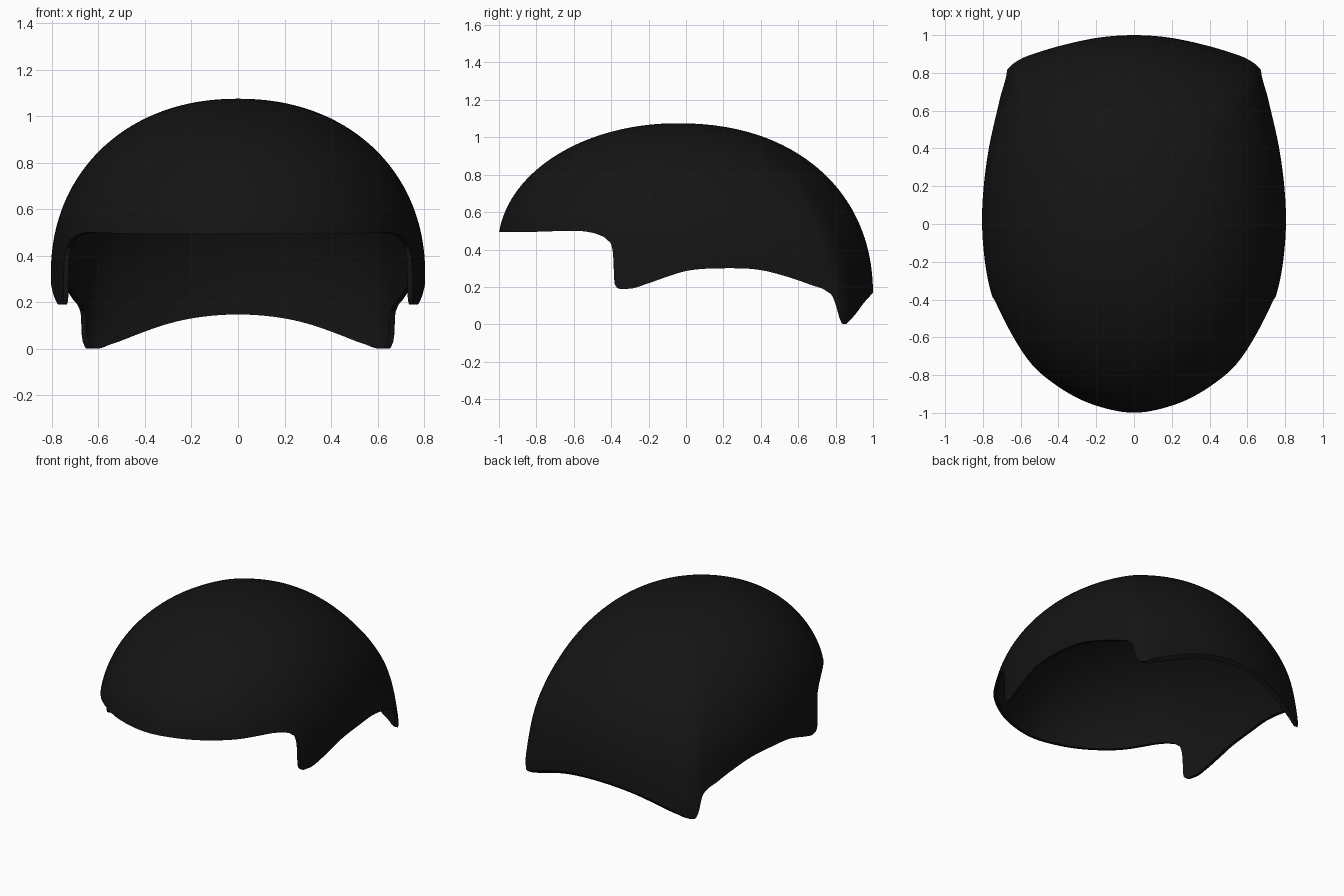
import bpy, bmesh, math
from mathutils import Vector

if "Cube" in bpy.data.objects:
    bpy.data.objects.remove(bpy.data.objects["Cube"])

TOP = 1.075      # crown height
CY = -0.05       # y of the crown
WALL = .02


def curve(pts, flat_ends=False):
    """Smooth interpolation through (x, y) points without overshoot."""
    xs, ys = zip(*pts)
    n = len(xs)
    h = [xs[i + 1] - xs[i] for i in range(n - 1)]
    d = [(ys[i + 1] - ys[i]) / h[i] for i in range(n - 1)]
    m = [0 if flat_ends else d[0]]
    for i in range(1, n - 1):
        a, b = d[i - 1], d[i]
        s = (a * h[i] + b * h[i - 1]) / (h[i] + h[i - 1])
        lim = 3 * min(abs(a), abs(b)) if a * b > 0 else 0
        m.append(max(-lim, min(lim, s)))
    m.append(0 if flat_ends else d[-1])

    def f(x):
        if x <= xs[0]:
            return ys[0]
        if x >= xs[-1]:
            return ys[-1]
        i = max(j for j in range(n - 1) if xs[j] <= x)
        t = (x - xs[i]) / h[i]
        return (ys[i] * (1 + 2 * t) * (1 - t) ** 2 + m[i] * h[i] * t * (1 - t) ** 2
                + ys[i + 1] * t * t * (3 - 2 * t) + m[i + 1] * h[i] * t * t * (t - 1))
    return f


def reach(z, size, base, n):
    """Superellipse profile: reach of the dome at height z, upright below base."""
    u = max(0, (z - base) / (TOP - base))
    return size * max(0, 1 - u ** n) ** (1 / n)


# Plan outline of the lower shell, stored as radius over angle
plan = [(0, -1), (.2, -.96), (.4, -.865), (.55, -.75), (.66, -.585), (.75, -.38),
        (.79, -.18), (.805, .03), (.795, .25), (.773, .43), (.737, .6), (.7, .74),
        (.663, .828), (.62, .862), (.5, .911), (.36, .953), (.2, .986), (0, 1)]
polar = []
for x, y in plan:
    u, v = x / .805, (y - CY) / (.95 if y < CY else 1.05)
    polar.append((math.atan2(u, -v), math.hypot(u, v)))
outline = curve(polar, True)


def shell_point(a, q):
    """Point on the shell at angle a (0 = front, pi = back), q = root of drop."""
    z = TOP - q * q
    r = 1 + (outline(abs(a)) - 1) * min(1, q) ** 1.7
    c = -math.cos(a)
    ry = reach(z, .955, .42, 2) if c < 0 else reach(z, 1.05, .15, 2.2)
    return Vector((reach(z, .805, .32, 2.13) * r * math.sin(a), CY + r * c * ry, z))


# Full dome, outer and inner skin, reaching below the rim
COLS, ROWS, QMAX = 192, 64, 1.09
bm = bmesh.new()
skins = []
for inner in (False, True):
    rows = []
    for k in range(1, ROWS + 1):
        q = QMAX * k / ROWS
        row = []
        for i in range(COLS):
            a = -math.pi + 2 * math.pi * i / COLS
            p = shell_point(a, q)
            if inner:
                da = shell_point(min(math.pi, a + .01), q) - shell_point(max(-math.pi, a - .01), q)
                dq = shell_point(a, q + .005) - shell_point(a, q - .005)
                n = da.cross(dq).normalized()
                if n.dot(p - Vector((0, CY, -.3))) < 0:
                    n = -n
                if i in (0, COLS // 2):
                    n.x = 0
                    n.normalize()
                p = p - n * WALL
            row.append(bm.verts.new(p))
        rows.append(row)
    apex = bm.verts.new((0, CY, TOP - (WALL if inner else 0)))
    for i in range(COLS):
        j = (i + 1) % COLS
        bm.faces.new((apex, rows[0][i], rows[0][j]))
        for k in range(ROWS - 1):
            bm.faces.new((rows[k][i], rows[k + 1][i], rows[k + 1][j], rows[k][j]))
    skins.append(rows[-1])
for i in range(COLS):
    j = (i + 1) % COLS
    bm.faces.new((skins[0][i], skins[1][i], skins[1][j], skins[0][j]))
bmesh.ops.recalc_face_normals(bm, faces=bm.faces)


def add_object(name, bm):
    mesh = bpy.data.meshes.new(name)
    bm.to_mesh(mesh)
    bm.free()
    ob = bpy.data.objects.new(name, mesh)
    bpy.context.collection.objects.link(ob)
    return ob


helmet = add_object("helmet_shell", bm)

# Lower rim seen from the side: brow, cheek notch, ear flap, neck corner
rim = [(-1.2, .493), (-.9, .493), (-.6, .5), (-.53, .495), (-.47, .48), (-.42, .45),
       (-.395, .41), (-.388, .34), (-.384, .24), (-.375, .205), (-.35, .19), (-.31, .19),
       (-.2, .22), (-.1, .255), (0, .285), (.1, .297), (.25, .3), (.4, .29),
       (.53, .258), (.67, .21), (.75, .178), (.785, .145), (.805, .09), (.822, .03),
       (.838, .002), (.853, .002), (.875, .02), (.912, .062), (.945, .107),
       (.985, .153), (1.03, .2)]
rim_z = curve(rim)
loop = []
for (y0, _), (y1, _) in zip(rim, rim[1:]):
    loop += [y0 + (y1 - y0) * s / 5 for s in range(5)]
side_view = [(y, rim_z(y)) for y in loop] + [(1.03, .2), (1.03, -.5), (-1.2, -.5)]

# Cutter: everything under the rim line
bm = bmesh.new()
face = bm.faces.new([bm.verts.new((-1, y, z)) for y, z in side_view])
ext = bmesh.ops.extrude_face_region(bm, geom=[face])
bmesh.ops.translate(bm, vec=(2, 0, 0),
                    verts=[v for v in ext["geom"] if isinstance(v, bmesh.types.BMVert)])
bmesh.ops.recalc_face_normals(bm, faces=bm.faces)
cutter = add_object("rim_cutter", bm)
cutter.hide_render = True

bpy.context.view_layer.objects.active = helmet
helmet.select_set(True)
cut = helmet.modifiers.new("rim", 'BOOLEAN')
cut.operation = 'DIFFERENCE'
cut.solver = 'EXACT'
cut.object = cutter
bpy.ops.object.modifier_apply(modifier="rim")
bpy.data.objects.remove(cutter)

# Black finish
black = bpy.data.materials.new("black")
black.diffuse_color = (.007, .007, .007, 1)
black.use_nodes = True
black.node_tree.nodes["Principled BSDF"].inputs["Base Color"].default_value = black.diffuse_color
helmet.data.materials.clear()
helmet.data.materials.append(black)
bpy.ops.object.shade_smooth_by_angle(angle=math.radians(40))
